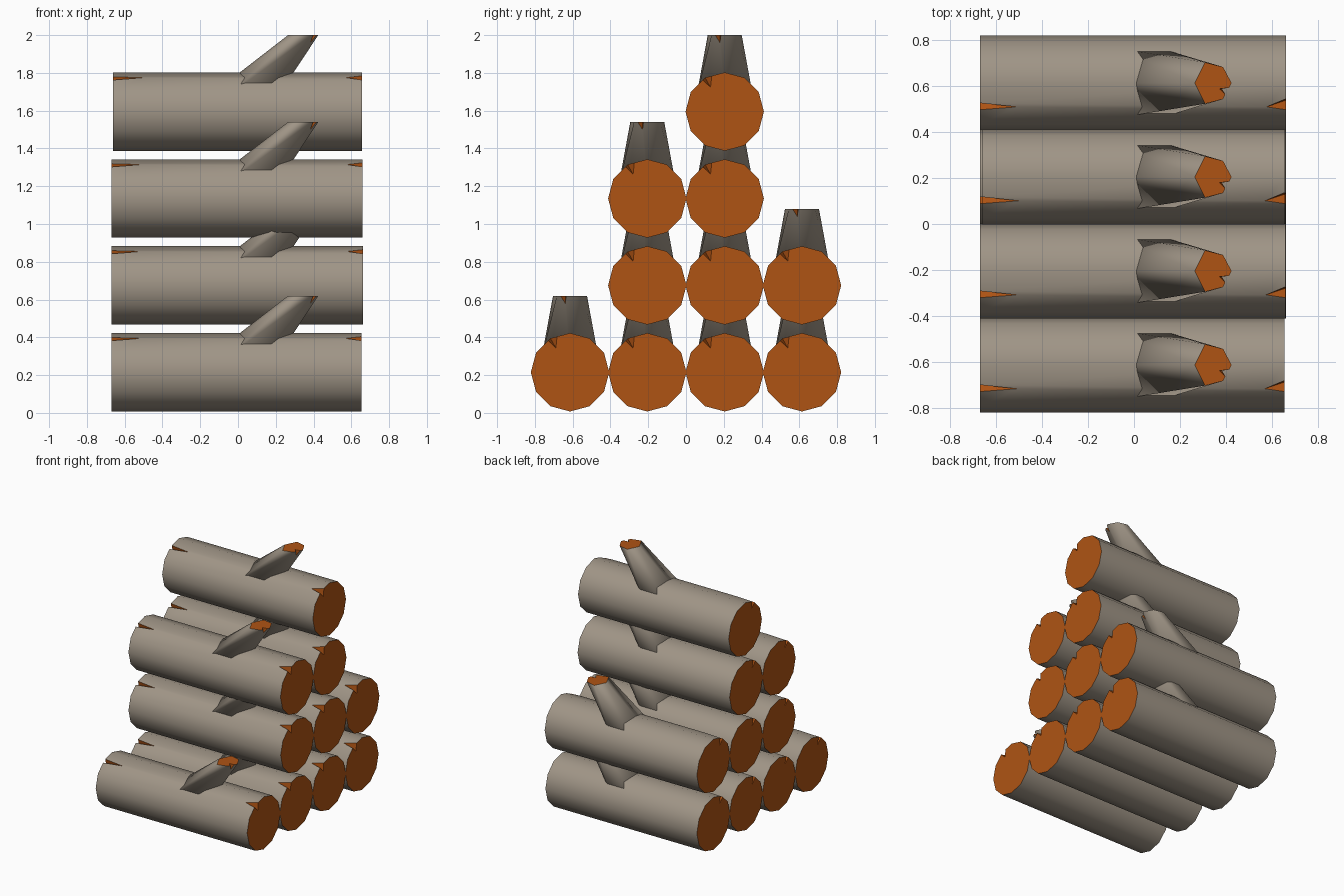
import bpy, bmesh, math
from mathutils import Vector

if "Cube" in bpy.data.objects:
    bpy.data.objects.remove(bpy.data.objects["Cube"])


def material(name, rgb):
    m = bpy.data.materials.new(name)
    m.diffuse_color = (*rgb, 1)
    m.use_nodes = True
    m.node_tree.nodes["Principled BSDF"].inputs["Base Color"].default_value = m.diffuse_color
    return m


BARK = material("grey bark", (0.35, 0.30, 0.24))
WOOD = material("orange cut wood", (0.43, 0.088, 0.007))
R, SIDES, CRACK = 0.2075, 12, 4      # crack sits on the 120 degree corner


def rim(i):
    a = 2 * math.pi * i / SIDES
    return Vector((0, R * math.cos(a), R * math.sin(a)))


def build_log(name, y, z, x0, x1):
    bm = bmesh.new()

    def vert(p, x=0):
        return bm.verts.new((p[0] + x, p[1], p[2]))

    def face(vs, mat=0, smooth=True):
        f = bm.faces.new(vs)
        f.material_index, f.smooth = mat, smooth

    # trunk ends: round rim with a split near the top, tapering to a tip
    ends = []
    corner, before, after = rim(CRACK), rim(CRACK - 1), rim(CRACK + 1)
    for x, reach, width in ((x0, 0.16, 0.16), (x1, -0.085, 0.34)):
        ring = [vert(rim(i), x) if i != CRACK else None for i in range(SIDES)]
        a = vert(corner.lerp(before, width), x)
        b = vert(corner.lerp(after, 0.16), x)
        inner = vert((0, -0.075, 0.128), x)
        tip = vert(corner, x + reach)
        face([a, inner, tip], 1, False)
        face([inner, b, tip], 1, False)
        face(ring[:CRACK] + [a, inner, b] + ring[CRACK + 1:], 1, False)
        ends.append((ring, a, b, tip))
    (r0, a0, b0, t0), (r1, a1, b1, t1) = ends

    # bark sides
    for i in range(SIDES):
        j = (i + 1) % SIDES
        if CRACK not in (i, j):
            face([r0[i], r0[j], r1[j], r1[i]])
    face([r0[CRACK - 1], a0, t0, t1, a1, r1[CRACK - 1]])
    face([b0, r0[CRACK + 1], r1[CRACK + 1], b1, t1, t0])

    # slanted branch stub, six sided with a split in its cut top
    top_xy = [(0.425, 0), (0.388, 0.07), (0.31, 0.09),
              (0.265, 0), (0.31, -0.09), (0.388, -0.07)]
    base_xy = [(0.21, 0), (0.12, 0.15), (-0.06, 0.15),
               (-0.155, 0), (-0.06, -0.15), (0.12, -0.15)]
    top = [vert((px, py, 0.405)) for px, py in top_xy]
    base = [vert((px, py, 0.08)) for px, py in base_xy]
    p = vert((0.415, -0.02, 0.405))
    q = vert((0.398, -0.05, 0.405))
    inner = vert((0.372, -0.025, 0.405))
    tip = vert((0.383, -0.025, 0.365))
    for i in range(5):
        face([base[i], base[i + 1], top[i + 1], top[i]])
    face([base[5], base[0], top[0], p, tip, q, top[5]])
    face(top + [q, inner, p], 1, False)
    face([p, inner, tip], 1, False)
    face([inner, q, tip], 1, False)
    face(base[::-1])

    bmesh.ops.recalc_face_normals(bm, faces=bm.faces)
    me = bpy.data.meshes.new(name)
    bm.to_mesh(me)
    bm.free()
    me.materials.append(BARK)
    me.materials.append(WOOD)
    ob = bpy.data.objects.new(name, me)
    ob.location = (0, y, z)
    bpy.context.collection.objects.link(ob)


# stack: columns used in each row, front to back, with slightly varied ends
COLUMNS = [-0.614, -0.205, 0.205, 0.614]
ROWS = [((0, 1, 2, 3), -0.67, 0.655), ((1, 2, 3), -0.67, 0.662),
        ((1, 2), -0.67, 0.66), ((2,), -0.662, 0.656)]
for r, (cols, x0, x1) in enumerate(ROWS):
    for c in cols:
        build_log(f"log_row{r + 1}_column{c + 1}", COLUMNS[c],
                  0.215 + 0.46 * r, x0, x1)
